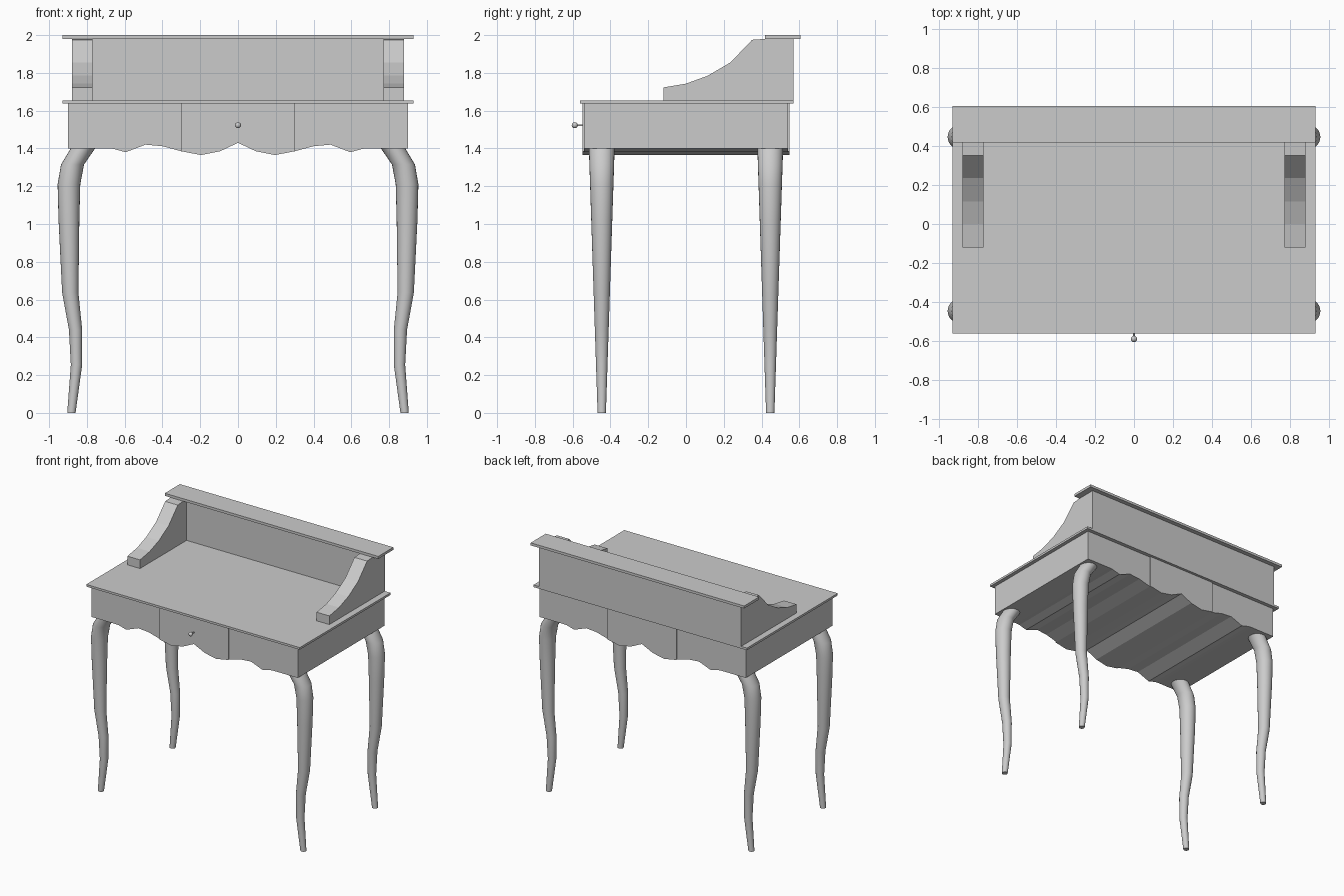
import bpy, bmesh, math

if "Cube" in bpy.data.objects:
    bpy.data.objects.remove(bpy.data.objects["Cube"])


def finish(bm, name, smooth=None):
    bmesh.ops.recalc_face_normals(bm, faces=bm.faces)
    mesh = bpy.data.meshes.new(name)
    bm.to_mesh(mesh)
    bm.free()
    ob = bpy.data.objects.new(name, mesh)
    bpy.context.collection.objects.link(ob)
    if smooth:
        bpy.ops.object.select_all(action='DESELECT')
        ob.select_set(True)
        bpy.context.view_layer.objects.active = ob
        bpy.ops.object.shade_smooth_by_angle(angle=math.radians(smooth))
    return ob


def loft(name, rings, smooth=None):
    """Skin a list of equal-length point rings and cap both ends."""
    bm = bmesh.new()
    vr = [[bm.verts.new(p) for p in ring] for ring in rings]
    n = len(vr[0])
    for a, b in zip(vr, vr[1:]):
        for i in range(n):
            j = (i + 1) % n
            bm.faces.new((a[i], a[j], b[j], b[i]))
    bm.faces.new(vr[0])
    bm.faces.new(vr[-1])
    return finish(bm, name, smooth)


def box(name, x0, x1, y0, y1, z0, z1):
    base = [(x0, y0), (x1, y0), (x1, y1), (x0, y1)]
    return loft(name, [[(x, y, z) for x, y in base] for z in (z0, z1)])


def extrude_y(name, profile, half):
    return loft(name, [[(x, y, z) for x, z in profile] for y in (-half, half)])


# Desktop, hutch back and top shelf
box("desktop", -0.93, 0.93, -0.56, 0.57, 1.638, 1.655)
box("hutch_back", -0.88, 0.88, 0.46, 0.57, 1.655, 1.98)
box("top_shelf", -0.93, 0.93, 0.417, 0.605, 1.98, 2.0)

# Curved hutch side brackets
bracket = [(-0.12, 1.655), (-0.12, 1.723), (0.0, 1.743), (0.115, 1.785),
           (0.235, 1.855), (0.35, 1.975), (0.417, 1.98), (0.46, 1.98), (0.46, 1.655)]
for side, s in (("left", -1), ("right", 1)):
    loft(f"{side}_bracket", [[(s * x, y, z) for y, z in bracket] for x in (0.77, 0.88)])

# Scalloped apron sections, running through the full depth
side_wave = [(0.3, 1.385), (0.4, 1.412), (0.49, 1.42), (0.595, 1.38),
             (0.66, 1.398), (0.69, 1.4), (0.9, 1.4)]
mid_wave = [(0.095, 1.385), (0.195, 1.365), (0.3, 1.385)]
for side, s in (("left", -1), ("right", 1)):
    prof = [(s * x, z) for x, z in side_wave + [(0.9, 1.638), (0.3, 1.638)]]
    extrude_y(f"{side}_apron", prof, 0.54)
mid = [(-x, z) for x, z in reversed(mid_wave)] + [(0, 1.43)] + mid_wave
extrude_y("centre_drawer", mid + [(0.3, 1.638), (-0.3, 1.638)], 0.549)

# Drawer knob: ball on a thin stem
loft("knob_stem", [[(0.005 * math.cos(a), y, 1.523 + 0.005 * math.sin(a))
                    for a in (math.tau * i / 10 for i in range(10))]
                   for y in (-0.59, -0.545)], 50)
bm = bmesh.new()
bmesh.ops.create_uvsphere(bm, u_segments=16, v_segments=10, radius=0.016)
bmesh.ops.translate(bm, verts=bm.verts, vec=(0, -0.589, 1.523))
finish(bm, "knob", 50)

# Curved legs: height, centre x, half width in x
spine = [(0, 0.882, 0.022), (0.255, 0.855, 0.030), (0.44, 0.86, 0.035),
         (0.637, 0.888, 0.043), (1.02, 0.895, 0.055), (1.21, 0.895, 0.060),
         (1.315, 0.876, 0.061), (1.41, 0.815, 0.065)]
for end, t in (("front", -1), ("back", 1)):
    for side, s in (("left", -1), ("right", 1)):
        rings = []
        for z, cx, rx in spine:
            ry = 0.022 + 0.033 * z
            rings.append([(s * (cx + rx * math.cos(a)), t * 0.446 + ry * math.sin(a), z)
                          for a in (math.tau * i / 24 for i in range(24))])
        loft(f"{end}_{side}_leg", rings, 50)
